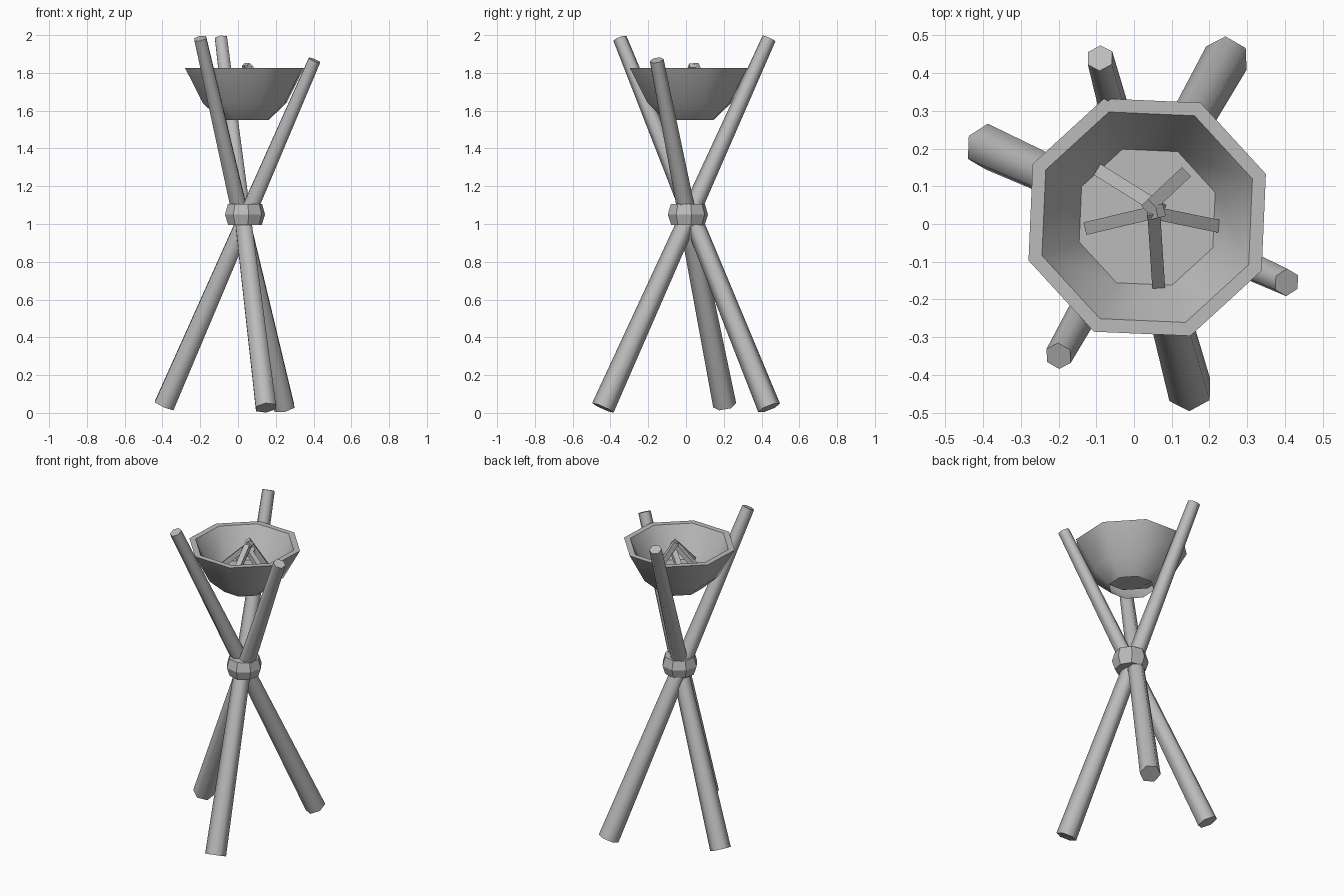
import bpy, bmesh
from math import radians, sin, cos
from mathutils import Vector, Matrix

if "Cube" in bpy.data.objects:
    bpy.data.objects.remove(bpy.data.objects["Cube"], do_unlink=True)

grey = bpy.data.materials.new("plain_grey")
grey.use_nodes = True
grey.diffuse_color = (0.5, 0.5, 0.5, 1)
grey.node_tree.nodes["Principled BSDF"].inputs["Base Color"].default_value = (0.5, 0.5, 0.5, 1)


def finish(name, bm, smooth=None):
    mesh = bpy.data.meshes.new(name)
    bm.to_mesh(mesh)
    bm.free()
    mesh.materials.append(grey)
    if smooth:
        mesh.shade_smooth()
        mesh.set_sharp_from_angle(angle=radians(smooth))
    obj = bpy.data.objects.new(name, mesh)
    bpy.context.collection.objects.link(obj)
    return obj


def along(start, end):
    """Matrix that lays the z axis along the line from start to end."""
    a, b = Vector(start), Vector(end)
    turn = Vector((0, 0, 1)).rotation_difference(b - a).to_matrix().to_4x4()
    return Matrix.Translation((a + b) / 2) @ turn, (b - a).length


def lathe(name, profile, sides, centre, phase, cap_start, cap_end, smooth=None):
    """Spin (radius, height) points into a faceted shell."""
    bm = bmesh.new()
    rings = []
    for r, z in profile:
        angles = [radians(phase + 360 * i / sides) for i in range(sides)]
        rings.append([bm.verts.new((centre[0] + r * cos(t), centre[1] + r * sin(t), z))
                      for t in angles])
    for low, high in zip(rings, rings[1:]):
        for i in range(sides):
            j = (i + 1) % sides
            bm.faces.new((low[i], low[j], high[j], high[i]))
    if cap_start:
        bm.faces.new(rings[0][::-1])
    if cap_end:
        bm.faces.new(rings[-1])
    return finish(name, bm, smooth)


# Three tapered six-sided poles crossing in the middle
poles = {
    "side_pole": ((-0.39, 0.205, 0.04), (0.405, -0.155, 1.867)),
    "front_pole": ((0.148, -0.44, 0.027), (-0.09, 0.44, 1.983)),
    "back_pole": ((0.245, 0.44, 0.027), (-0.2, -0.35, 1.983)),
}
for name, (foot, tip) in poles.items():
    bm = bmesh.new()
    place, length = along(foot, tip)
    bmesh.ops.create_cone(bm, cap_ends=True, segments=6, radius1=0.062,
                          radius2=0.037, depth=length, matrix=place)
    finish(name, bm, 65)

# Binding around the crossing
lathe("binding", [(0.09, 0.995), (0.108, 1.05), (0.092, 1.105)],
      8, (0.037, 0.01), 10, True, True)

# Bowl: open underside, sloping outer wall, flat rim, inner wall and floor
lathe("bowl", [(0.135, 1.55), (0.235, 1.64), (0.335, 1.825), (0.297, 1.825), (0.192, 1.64)],
      8, (0.035, 0.018), 20, False, True, 50)

# Kindling sticks leaning together
sticks = [
    ((-0.12, -0.01, 1.65), (0.07, 0.035, 1.84)),
    ((0.065, -0.16, 1.65), (0.052, 0.035, 1.83)),
    ((0.22, -0.005, 1.65), (0.05, 0.03, 1.79)),
    ((0.13, 0.13, 1.65), (0.04, 0.045, 1.845)),
    ((-0.09, 0.14, 1.65), (0.07, 0.04, 1.80)),
]
for i, (foot, tip) in enumerate(sticks):
    bm = bmesh.new()
    place, length = along(foot, tip)
    direction = Vector(tip) - Vector(foot)
    place = Matrix.Translation((Vector(foot) + Vector(tip)) / 2) @ \
        direction.to_track_quat("Z", "Y").to_matrix().to_4x4()
    bmesh.ops.create_cube(bm, size=1, matrix=place @ Matrix.Diagonal((0.034, 0.03, length, 1)))
    finish(f"kindling_stick_{i + 1}", bm)
